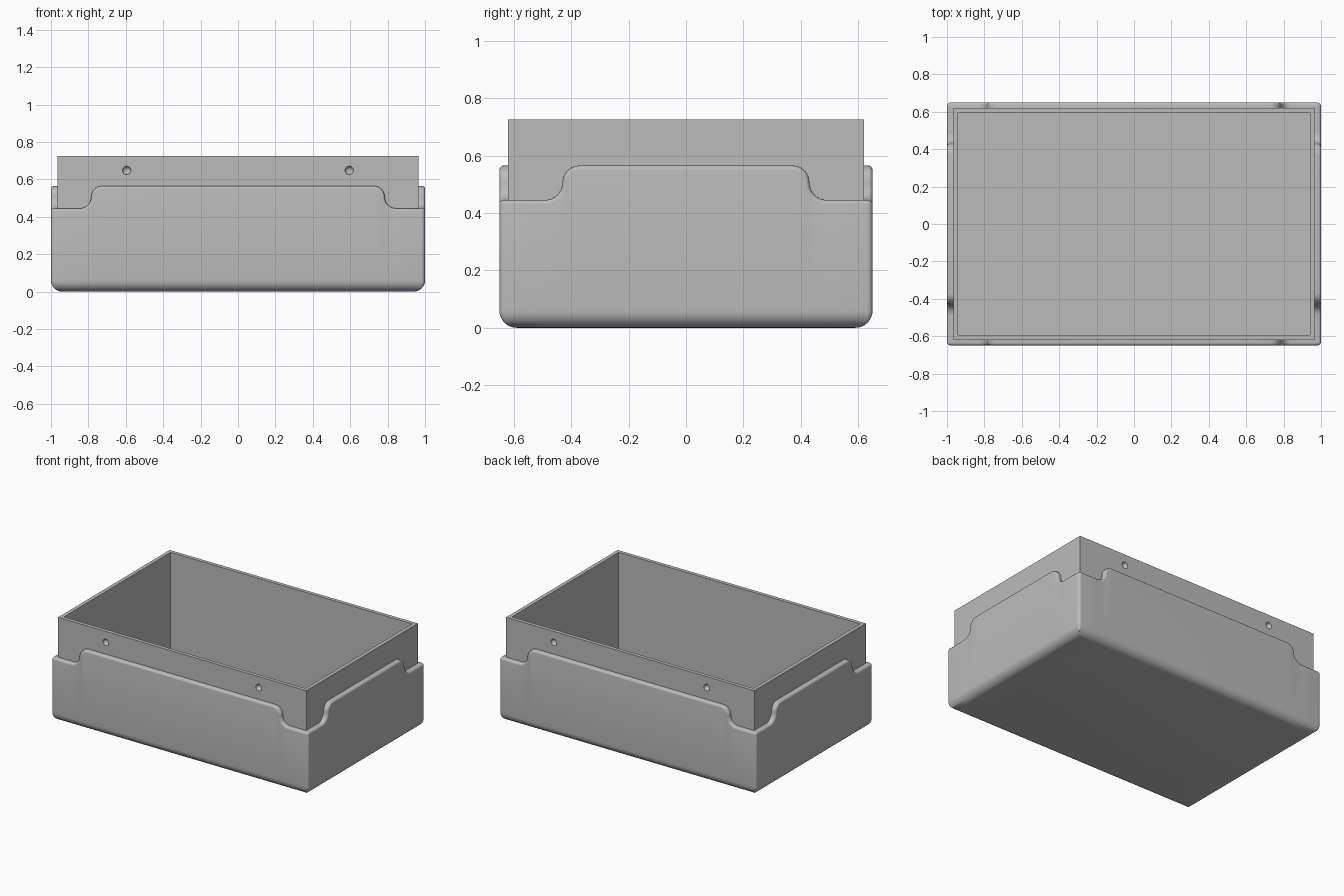
import bpy, bmesh
from math import sin, cos, radians, pi
from mathutils import Matrix

cube = bpy.data.objects.get("Cube")
if cube:
    bpy.data.objects.remove(cube)

HX, HY = 1.0, 0.65            # outer half sizes
HIGH, LOW = 0.565, 0.445      # rim heights
STEP = (HIGH - LOW) / 2       # radius of each arc in the rim step
CORNER, BASE, LIP, WALL = 0.02, 0.06, 0.015, 0.035

grey = bpy.data.materials.new("plain grey")
grey.use_nodes = True
grey.diffuse_color = (0.5, 0.5, 0.5, 1)
grey.node_tree.nodes["Principled BSDF"].inputs["Base Color"].default_value = (0.5, 0.5, 0.5, 1)


def add_object(name, bm):
    mesh = bpy.data.meshes.new(name)
    bm.to_mesh(mesh)
    bm.free()
    mesh.materials.append(grey)
    obj = bpy.data.objects.new(name, mesh)
    bpy.context.collection.objects.link(obj)
    return obj


def activate(obj):
    bpy.ops.object.select_all(action='DESELECT')
    obj.select_set(True)
    bpy.context.view_layer.objects.active = obj


def rim_step(middle):
    """Half a wall's rim: (distance, height, normal along, normal up)."""
    zc = LOW + STEP
    pts = [(0, HIGH, 0, 1)]
    for i in range(9):
        a = radians(90 - 90 * i / 8)
        pts.append((middle - STEP + STEP * cos(a), zc + STEP * sin(a), cos(a), sin(a)))
    for i in range(1, 9):
        a = radians(180 + 90 * i / 8)
        pts.append((middle + STEP + STEP * cos(a), zc + STEP * sin(a), -cos(a), -sin(a)))
    return pts


# One quarter of the rim path: front wall, rounded corner, side wall
path = [("front",) + p for p in rim_step(0.785)]
path += [("corner", radians(-90 + 15 * i), LOW, 0, 1) for i in range(7)]
path += [("side",) + p for p in reversed(rim_step(0.43))]


def place(wall, t, depth, z):
    if wall == "front":
        return (t, depth - HY, z)
    if wall == "side":
        return (HX - depth, -t, z)
    inset, r = max(CORNER, depth), max(CORNER - depth, 0)
    return (HX - inset + r * cos(t), -HY + inset + r * sin(t), z)


# Outer shell: rounded base, walls, rounded rim and flat rim top
bm = bmesh.new()
rings = []
for i in range(9):
    a = pi / 2 * i / 8
    rings.append([place(w, t, BASE * (1 - sin(a)), BASE * (1 - cos(a)))
                  for w, t, z, nt, nz in path])
for i in range(6):
    a = pi / 2 * i / 5
    depth, drop = LIP * (1 - cos(a)), LIP * (1 - sin(a))
    rings.append([place(w, t - nt * drop, depth, z - nz * drop)
                  for w, t, z, nt, nz in path])
rings.append([place(w, t, WALL, z) for w, t, z, nt, nz in path])
rings = [[bm.verts.new(p) for p in ring] for ring in rings]
for low, high in zip(rings, rings[1:]):
    for i in range(len(path) - 1):
        bm.faces.new((low[i], low[i + 1], high[i + 1], high[i]))
bm.faces.new([bm.verts.new((0, 0, 0))] + rings[0][::-1])
bmesh.ops.remove_doubles(bm, verts=bm.verts, dist=1e-5)
shell = add_object("outer_shell", bm)
mirror = shell.modifiers.new("four quarters", 'MIRROR')
mirror.use_axis = (True, True, False)
activate(shell)
bpy.ops.object.modifier_apply(modifier=mirror.name)
bpy.ops.object.shade_smooth_by_angle(angle=radians(30))

# Inner tub: open box standing above the shell
bm = bmesh.new()
bottom, top, floor = 0.02, 0.725, 0.04
bmesh.ops.create_cube(bm, size=1, matrix=Matrix.Translation((0, 0, (bottom + top) / 2))
                      @ Matrix.Diagonal((1.932, 1.24, top - bottom, 1)))
lid = max(bm.faces, key=lambda f: f.calc_center_median().z)
bmesh.ops.inset_region(bm, faces=[lid], thickness=0.026, use_even_offset=True)
cavity = bmesh.ops.extrude_face_region(bm, geom=[lid])["geom"]
bmesh.ops.translate(bm, vec=(0, 0, floor - top),
                    verts=[g for g in cavity if isinstance(g, bmesh.types.BMVert)])
if lid.is_valid:
    bmesh.ops.delete(bm, geom=[lid], context='FACES_ONLY')
bmesh.ops.recalc_face_normals(bm, faces=bm.faces)
tub = add_object("inner_tub", bm)

# Round catch dimples on the front and back of the tub
bm = bmesh.new()
for x in (-0.595, 0.595):
    for y in (-0.622, 0.622):
        bmesh.ops.create_uvsphere(bm, u_segments=24, v_segments=12, radius=0.023,
                                  matrix=Matrix.Translation((x, y, 0.648)))
cutter = add_object("dimple_cutter", bm)
cutter.hide_render = True
cut = tub.modifiers.new("dimples", 'BOOLEAN')
cut.operation, cut.solver, cut.object = 'DIFFERENCE', 'EXACT', cutter
activate(tub)
bpy.ops.object.modifier_apply(modifier=cut.name)
bpy.data.objects.remove(cutter)
bpy.ops.object.shade_smooth_by_angle(angle=radians(30))
